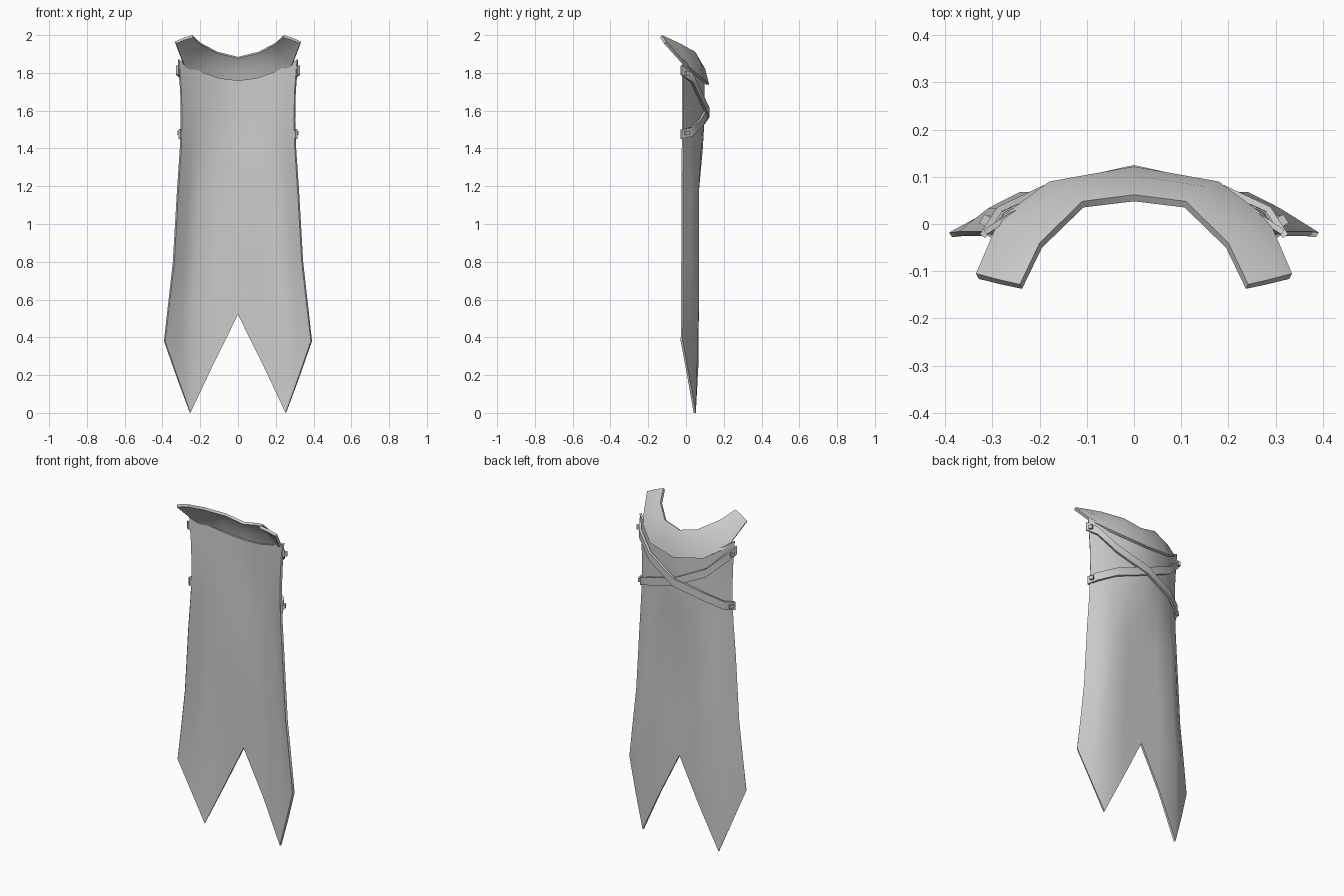
import bpy, bmesh, math

if "Cube" in bpy.data.objects:
    bpy.data.objects.remove(bpy.data.objects["Cube"])

cloth = bpy.data.materials.new("grey_cloth")
cloth.diffuse_color = (0.6, 0.6, 0.6, 1)
cloth.use_nodes = True
cloth.node_tree.nodes["Principled BSDF"].inputs["Base Color"].default_value = cloth.diffuse_color


def finish(ob, angle=40):
    ob.data.materials.append(cloth)
    bpy.ops.object.select_all(action='DESELECT')
    ob.select_set(True)
    bpy.context.view_layer.objects.active = ob
    bpy.ops.object.shade_smooth_by_angle(angle=math.radians(angle))


def sheet(name, rows, thickness):
    """Thick sheet through rows of points, outer side facing the back."""
    n = len(rows[0])
    faces = [(i * n + j, i * n + j + 1, (i + 1) * n + j + 1, (i + 1) * n + j)
             for i in range(len(rows) - 1) for j in range(n - 1)]
    me = bpy.data.meshes.new(name)
    me.from_pydata([p for r in rows for p in r], [], faces)
    ob = bpy.data.objects.new(name, me)
    bpy.context.collection.objects.link(ob)
    mod = ob.modifiers.new("thickness", 'SOLIDIFY')
    mod.thickness = thickness
    mod.offset = -1
    bpy.context.view_layer.objects.active = ob
    bpy.ops.object.modifier_apply(modifier=mod.name)
    finish(ob)
    return ob


def both_sides(half):
    """Mirror a centre-to-right row of points to the left."""
    return [(-x, y, z) for x, y, z in reversed(half[1:])] + half


def lerp_table(table, z):
    for (z0, v0), (z1, v1) in zip(table, table[1:]):
        if z >= z1:
            return v0 + (v1 - v0) * (z - z0) / (z1 - z0)
    return table[-1][1]


# Cape panel with a forked hem
U = [0, 0.33, 0.65, 0.83, 1]
Y_TOP = [0.098, 0.086, 0.052, 0.024, -0.012]
Y_LOW = [0.064, 0.068, 0.068, 0.034, -0.016]
HEM_Z = [0.52, 0.26, 0.0, 0.19, 0.38]
HEM_Y = [0.064, 0.066, 0.052, 0.018, -0.018]
WIDTH = [(1.9, 0.322), (1.75, 0.307), (1.55, 0.303), (1.4, 0.308),
         (1.15, 0.325), (0.8, 0.345), (0.38, 0.392)]


def cape_point(k, z):
    f = min(1, max(0, (z - 1.18) / 0.3))
    return (U[k] * lerp_table(WIDTH, z), Y_LOW[k] + f * (Y_TOP[k] - Y_LOW[k]), z)


rows = [both_sides([cape_point(k, 1.76 + 0.11 * U[k] ** 2) for k in range(5)])]
for z in (1.7, 1.55, 1.4, 1.17, 0.8, 0.56):
    rows.append(both_sides([cape_point(k, z) for k in range(5)]))
rows.append(both_sides([(U[k] * 0.392, HEM_Y[k], HEM_Z[k]) for k in range(5)]))
sheet("cape_panel", rows, 0.012)

# Collar: sloping yoke that reaches forward over the shoulders
inner = [(0, 0.062, 1.885), (0.11, 0.048, 1.912), (0.2, -0.04, 1.96), (0.242, -0.128, 2.0)]
middle = [(0, 0.102, 1.82), (0.15, 0.08, 1.85), (0.25, -0.01, 1.905), (0.29, -0.117, 1.985)]
outer = [(0, 0.122, 1.74), (0.18, 0.09, 1.77), (0.285, 0.012, 1.835), (0.335, -0.105, 1.965)]
sheet("collar", [both_sides(r) for r in (inner, middle, outer)], 0.016)

# Two straps crossing over the back
PATH = [(-0.316, -0.022, 1.475), (-0.285, 0.034, 1.488), (-0.19, 0.083, 1.53),
        (0, 0.125, 1.59), (0.19, 0.083, 1.68), (0.29, 0.036, 1.775), (0.327, -0.022, 1.815)]
for name, side, inset in (("strap_right", 1, 0), ("strap_left", -1, 0.008)):
    path = sorted((side * x, y - inset * (abs(x) < 0.1), z) for x, y, z in PATH)
    sheet(name, [[(x, y, z + h) for x, y, z in path] for h in (0.024, -0.024)], 0.014)

# Studs at the strap ends
for side, label in ((1, "right"), (-1, "left")):
    for x, y, z, level in ((0.313, 0.006, 1.798, "upper"), (0.304, 0.004, 1.481, "lower")):
        me = bpy.data.meshes.new("stud")
        bm = bmesh.new()
        bmesh.ops.create_cube(bm, size=0.022)
        bm.to_mesh(me)
        bm.free()
        ob = bpy.data.objects.new(f"stud_{level}_{label}", me)
        ob.location = (side * x, y, z)
        ob.rotation_euler = (0, 0, side * math.radians(30))
        bpy.context.collection.objects.link(ob)
        finish(ob)
